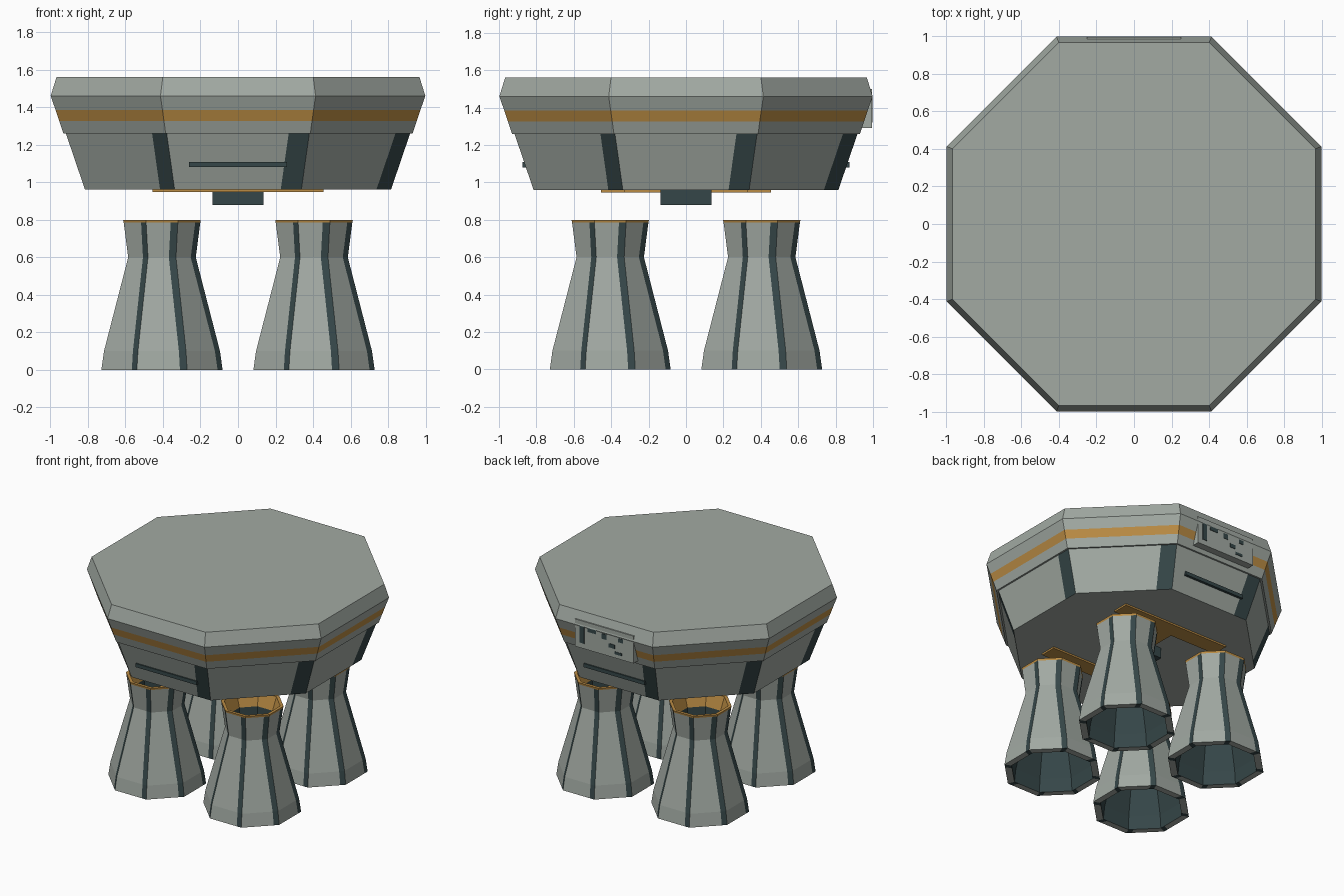
import bpy, bmesh, math
from mathutils import Vector

if "Cube" in bpy.data.objects:
    bpy.data.objects.remove(bpy.data.objects["Cube"])


def material(name, rgb):
    m = bpy.data.materials.new(name)
    m.diffuse_color = (*rgb, 1)
    m.use_nodes = True
    m.node_tree.nodes["Principled BSDF"].inputs["Base Color"].default_value = m.diffuse_color
    return m


MATS = [material("hull grey", (0.36, 0.40, 0.365)),
        material("dark teal", (0.036, 0.062, 0.065)),
        material("ochre", (0.50, 0.265, 0.058))]
GREY, TEAL, OCHRE = 0, 1, 2


def finish(name, bm):
    bmesh.ops.recalc_face_normals(bm, faces=bm.faces)
    me = bpy.data.meshes.new(name)
    bm.to_mesh(me)
    bm.free()
    for m in MATS:
        me.materials.append(m)
    ob = bpy.data.objects.new(name, me)
    bpy.context.collection.objects.link(ob)
    return ob


def octagon_loft(name, profile, stripe_width, rule, closed=False, centre=(0, 0)):
    """Loft octagons (apothem, z); each side is split to leave a stripe at its right end."""
    bm = bmesh.new()
    rings = []
    for apothem, z in profile:
        half = apothem * math.tan(math.pi / 8)
        ring = []
        for k in range(8):
            a = -math.pi / 2 + k * math.pi / 4
            n = Vector((math.cos(a), math.sin(a), 0))
            t = Vector((-n.y, n.x, 0))
            for s in (-half, half - stripe_width):
                p = n * apothem + t * s
                ring.append(bm.verts.new((p.x + centre[0], p.y + centre[1], z)))
        rings.append(ring)
    count = len(rings)
    for i in range(count if closed else count - 1):
        lo, hi = rings[i], rings[(i + 1) % count]
        for j in range(16):
            f = bm.faces.new((lo[j], lo[(j + 1) % 16], hi[(j + 1) % 16], hi[j]))
            f.material_index = rule(i, j % 2 == 1)
    if not closed:
        bm.faces.new(rings[0][::-1])
        bm.faces.new(rings[-1])
    return finish(name, bm)


def box(name, lo, hi, mat):
    bm = bmesh.new()
    bmesh.ops.create_cube(bm, size=1)
    for v in bm.verts:
        v.co = [l + (h - l) * (c + 0.5) for l, h, c in zip(lo, hi, v.co)]
    for f in bm.faces:
        f.material_index = mat
    return finish(name, bm)


# Main hull: striped lower skirt, ledge, ochre band, bevelled deck
hull = [(0.815, 0.96), (0.917, 1.26), (0.93, 1.26), (0.952, 1.325),
        (0.972, 1.385), (0.998, 1.46), (0.967, 1.56)]
octagon_loft("hull", hull, 0.11,
             lambda i, s: TEAL if i == 0 and s else OCHRE if i == 3 else GREY)

# Four hollow nozzles: outside going up, then inside going down
nozzle = [(0.323, 0), (0.309, 0.10), (0.180, 0.60), (0.204, 0.785), (0.207, 0.80),
          (0.185, 0.80), (0.155, 0.70), (0.150, 0.60), (0.265, 0.10), (0.275, 0)]


def nozzle_rule(i, stripe):
    if i in (3, 4, 5):
        return OCHRE
    if i in (6, 7, 8):
        return TEAL
    return TEAL if stripe else GREY


for sx, side in ((-1, "left"), (1, "right")):
    for sy, end in ((-1, "front"), (1, "back")):
        octagon_loft(f"nozzle_{end}_{side}", nozzle, 0.038, nozzle_rule, True,
                     (sx * 0.405, sy * 0.405))

# Underside bracket and central block
for sy, end in ((-1, "front"), (1, "back")):
    ys = sorted((sy * 0.33, sy * 0.455))
    box(f"bracket_bar_{end}", (-0.455, ys[0], 0.947), (0.455, ys[1], 0.965), OCHRE)
box("bracket_crossbar", (-0.06, -0.33, 0.947), (0.06, 0.33, 0.965), OCHRE)
box("centre_block", (-0.135, -0.135, 0.88), (0.135, 0.135, 0.965), TEAL)

# Slot bars on front and back of the skirt
for sy, end in ((-1, "front"), (1, "back")):
    ys = sorted((sy * 0.83, sy * 0.875))
    box(f"slot_bar_{end}", (-0.26, ys[0], 1.08), (0.26, ys[1], 1.108), TEAL)

# Panel on the back with abstract dark insets
box("back_panel", (-0.25, 0.93, 1.29), (0.25, 0.995, 1.50), GREY)
marks = [(0.17, 0.21, 1.33, 1.46), (0.07, 0.14, 1.43, 1.46), (-0.02, 0.02, 1.41, 1.45),
         (-0.09, -0.04, 1.36, 1.39), (-0.16, -0.12, 1.42, 1.45), (-0.15, -0.09, 1.32, 1.34)]
for k, (x0, x1, z0, z1) in enumerate(marks):
    box(f"panel_inset_{k + 1}", (x0, 0.992, z0), (x1, 0.998, z1), TEAL)
